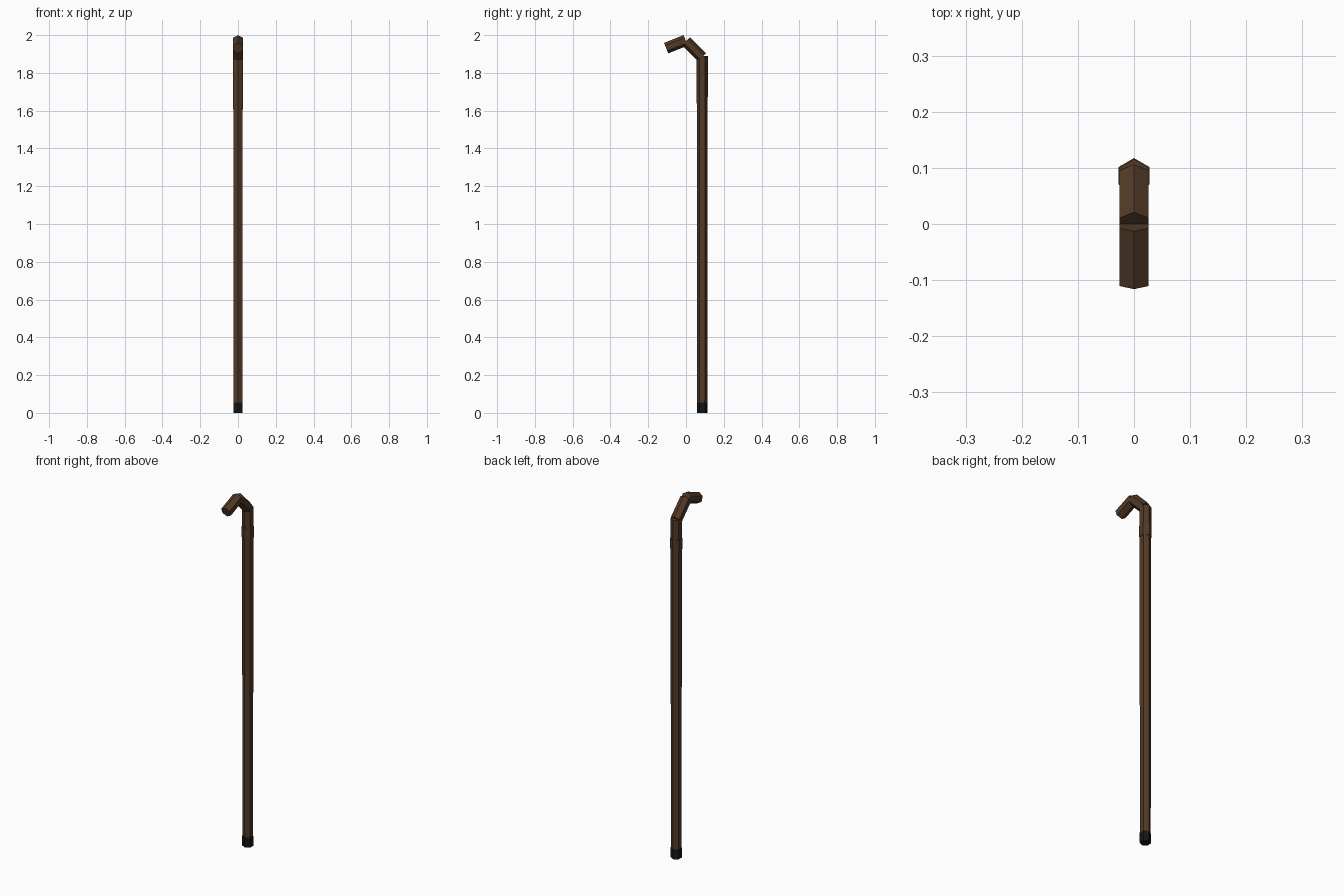
import bpy
from mathutils import Vector

if "Cube" in bpy.data.objects:
    bpy.data.objects.remove(bpy.data.objects["Cube"])


def material(name, color):
    m = bpy.data.materials.new(name)
    m.diffuse_color = color
    m.use_nodes = True
    m.node_tree.nodes["Principled BSDF"].inputs["Base Color"].default_value = m.diffuse_color
    return m


wood = material("dark_wood", (0.085, 0.042, 0.02, 1))
rubber = material("black_rubber", (0.008, 0.008, 0.008, 1))


def hex_rod(name, a, b, r1, r2, mat):
    """Six-sided rod from a to b (y, z), with its ridges front and back."""
    a, b = Vector((0, *a)), Vector((0, *b))
    d = b - a
    bpy.ops.mesh.primitive_cone_add(vertices=6, radius1=r1, radius2=r2,
                                    depth=d.length, location=(a + b) / 2)
    ob = bpy.context.object
    ob.name = name
    ob.rotation_euler = Vector((0, 0, 1)).rotation_difference(d).to_euler()
    ob.data.materials.append(mat)
    return ob


Y = 0.086  # shaft axis

# Rubber foot and tapering shaft
hex_rod("rubber_foot", (Y, 0), (Y, 0.055), 0.028, 0.028, rubber)
hex_rod("shaft", (Y, 0.05), (Y, 1.89), 0.0265, 0.0295, wood)
# Thin band below the handle
hex_rod("shaft_band", (Y, 1.72), (Y, 1.78), 0.0315, 0.0315, wood)
# Two-piece bent handle
hex_rod("handle_neck", (0.085, 1.883), (-0.0, 1.968), 0.03, 0.03, wood)
hex_rod("handle_grip", (-0.002, 1.972), (-0.105, 1.931), 0.03, 0.03, wood)
